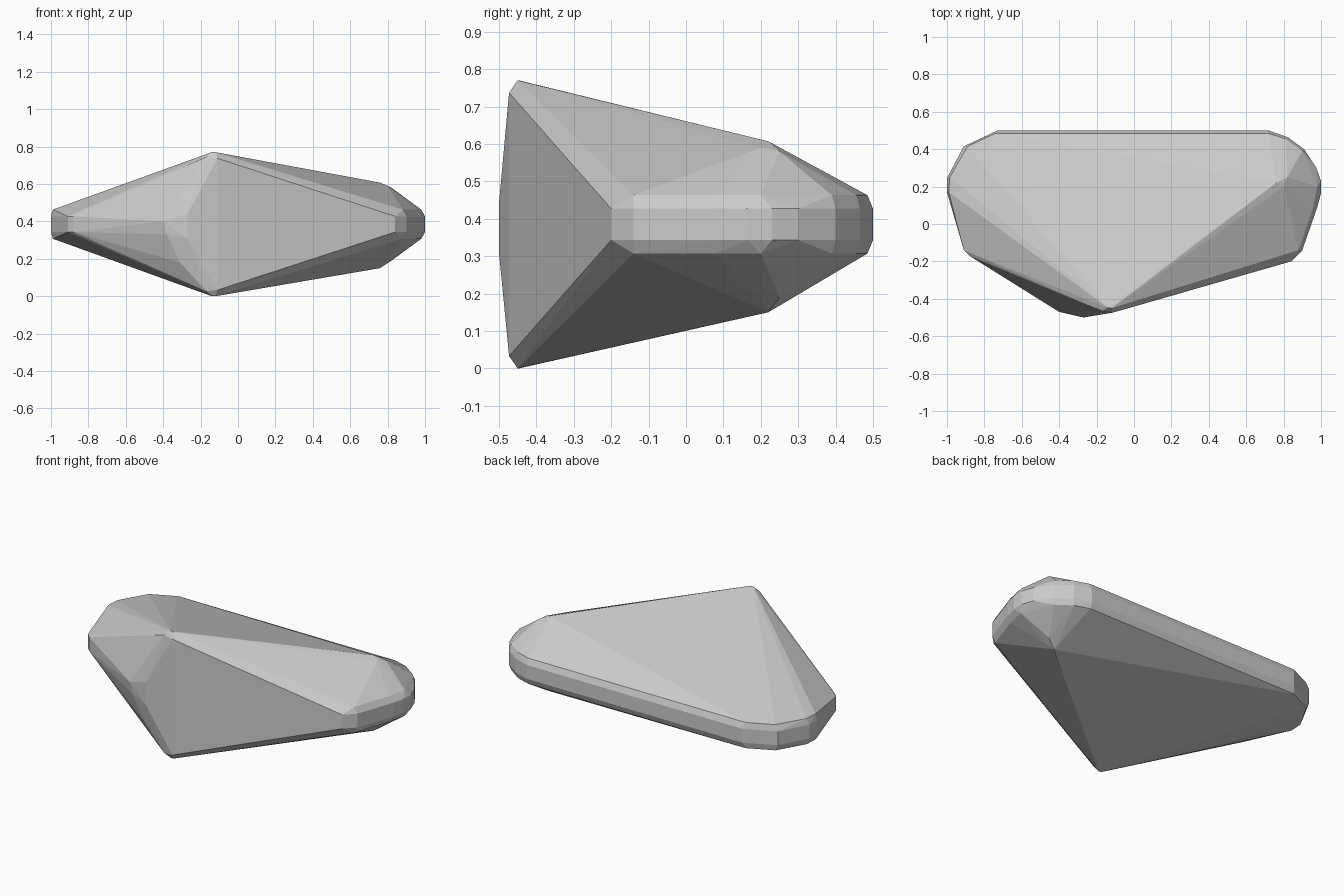
import bpy, bmesh

if "Cube" in bpy.data.objects:
    bpy.data.objects.remove(bpy.data.objects["Cube"])

MID = 0.385          # height of the mirror plane
points = []


def pair(x, y, half):
    """Point mirrored above and below the mid plane."""
    points.extend([(x, y, MID + half), (x, y, MID - half)])


# Outline of the thin rim band, outer edge (x, y)
outer = [(-0.73, 0.50), (-0.91, 0.415), (-1.0, 0.245), (-1.0, 0.17),
         (-0.91, -0.14), (-0.88, -0.17),
         (0.84, -0.20), (0.90, -0.14), (0.98, 0.09), (1.0, 0.165), (1.0, 0.23),
         (0.975, 0.30), (0.91, 0.40), (0.82, 0.465), (0.72, 0.50)]
for x, y in outer:
    pair(x, y, 0.042)

# Inner edge of the rim band, where it meets the sloping faces
inner = [(-0.74, 0.485), (-0.89, 0.415), (-0.985, 0.25), (-0.99, 0.17),
         (0.88, -0.14), (0.955, 0.08), (0.98, 0.20),
         (0.90, 0.39), (0.81, 0.455), (0.72, 0.485)]
for x, y in inner:
    pair(x, y, 0.078)

# Upper and lower peaks at the front
for x, y, h in [(-0.14, -0.447, 0.385), (-0.12, -0.45, 0.385),
                (-0.11, -0.473, 0.352), (-0.17, -0.465, 0.358)]:
    pair(x, y, h)

# Shoulder peaks on the right
for x, y, h in [(0.76, 0.22, 0.222), (0.82, 0.25, 0.195), (0.80, 0.20, 0.205)]:
    pair(x, y, h)
points.append((0.76, 0.22, 0.15))

# Blunt nose at the front
points += [(-0.27, -0.50, 0.44), (-0.27, -0.50, 0.31), (-0.40, -0.47, 0.40),
           (-0.38, -0.47, 0.33), (-0.31, -0.46, 0.18)]

# Wrap all key points in one faceted shell
bm = bmesh.new()
for p in points:
    bm.verts.new(p)
res = bmesh.ops.convex_hull(bm, input=bm.verts)
loose = {g for g in res["geom_interior"] + res["geom_unused"]
         if isinstance(g, bmesh.types.BMVert)}
bmesh.ops.delete(bm, geom=list(loose), context='VERTS')
bmesh.ops.dissolve_limit(bm, angle_limit=0.01, verts=bm.verts, edges=bm.edges)
bmesh.ops.recalc_face_normals(bm, faces=bm.faces)
mesh = bpy.data.meshes.new("faceted_shell")
bm.to_mesh(mesh)
bm.free()
shell = bpy.data.objects.new("faceted_shell", mesh)
bpy.context.collection.objects.link(shell)
